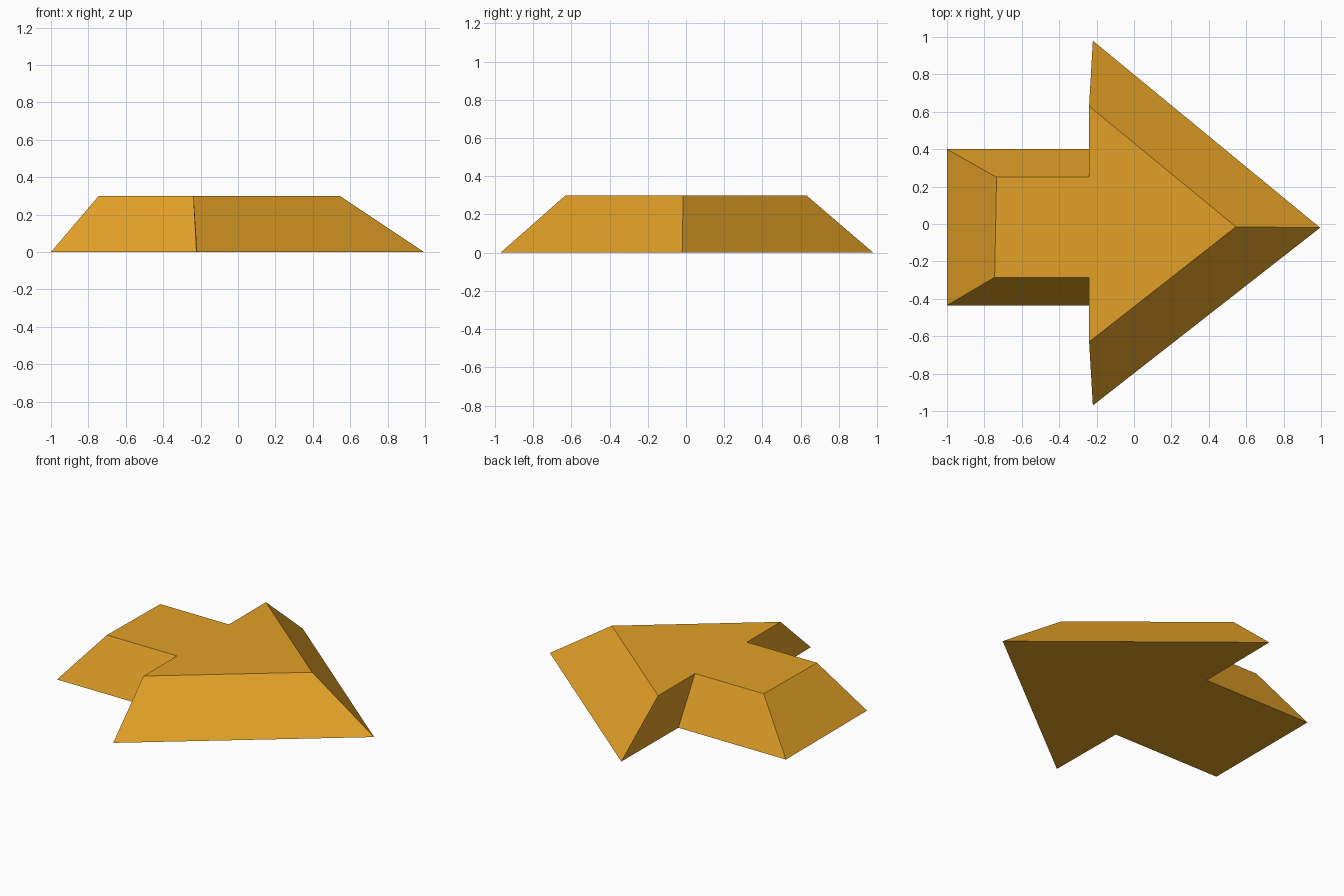
import bpy, bmesh

if "Cube" in bpy.data.objects:
    bpy.data.objects.remove(bpy.data.objects["Cube"])

# Base outline and smaller top outline of the arrow, counter-clockwise from the tip
BASE = [(0.995, -0.02), (-0.22, 0.98), (-0.225, 0.4), (-1, 0.4),
        (-1, -0.435), (-0.225, -0.435), (-0.22, -0.97)]
TOP = [(0.545, -0.015), (-0.24, 0.63), (-0.24, 0.25), (-0.735, 0.25),
       (-0.745, -0.285), (-0.24, -0.285), (-0.24, -0.63)]
HEIGHT = 0.3

amber = bpy.data.materials.new("amber")
amber.diffuse_color = (0.76, 0.35, 0.02, 1)
amber.use_nodes = True
amber.node_tree.nodes["Principled BSDF"].inputs["Base Color"].default_value = amber.diffuse_color

# Sloped sides joining the two outlines, closed above and below
bm = bmesh.new()
low = [bm.verts.new((x, y, 0)) for x, y in BASE]
high = [bm.verts.new((x, y, HEIGHT)) for x, y in TOP]
bm.faces.new(high)
bm.faces.new(low[::-1])
for i in range(len(low)):
    j = (i + 1) % len(low)
    bm.faces.new((low[i], low[j], high[j], high[i]))
bmesh.ops.recalc_face_normals(bm, faces=bm.faces)

mesh = bpy.data.meshes.new("arrow")
bm.to_mesh(mesh)
bm.free()
mesh.materials.append(amber)
arrow = bpy.data.objects.new("arrow", mesh)
bpy.context.collection.objects.link(arrow)
